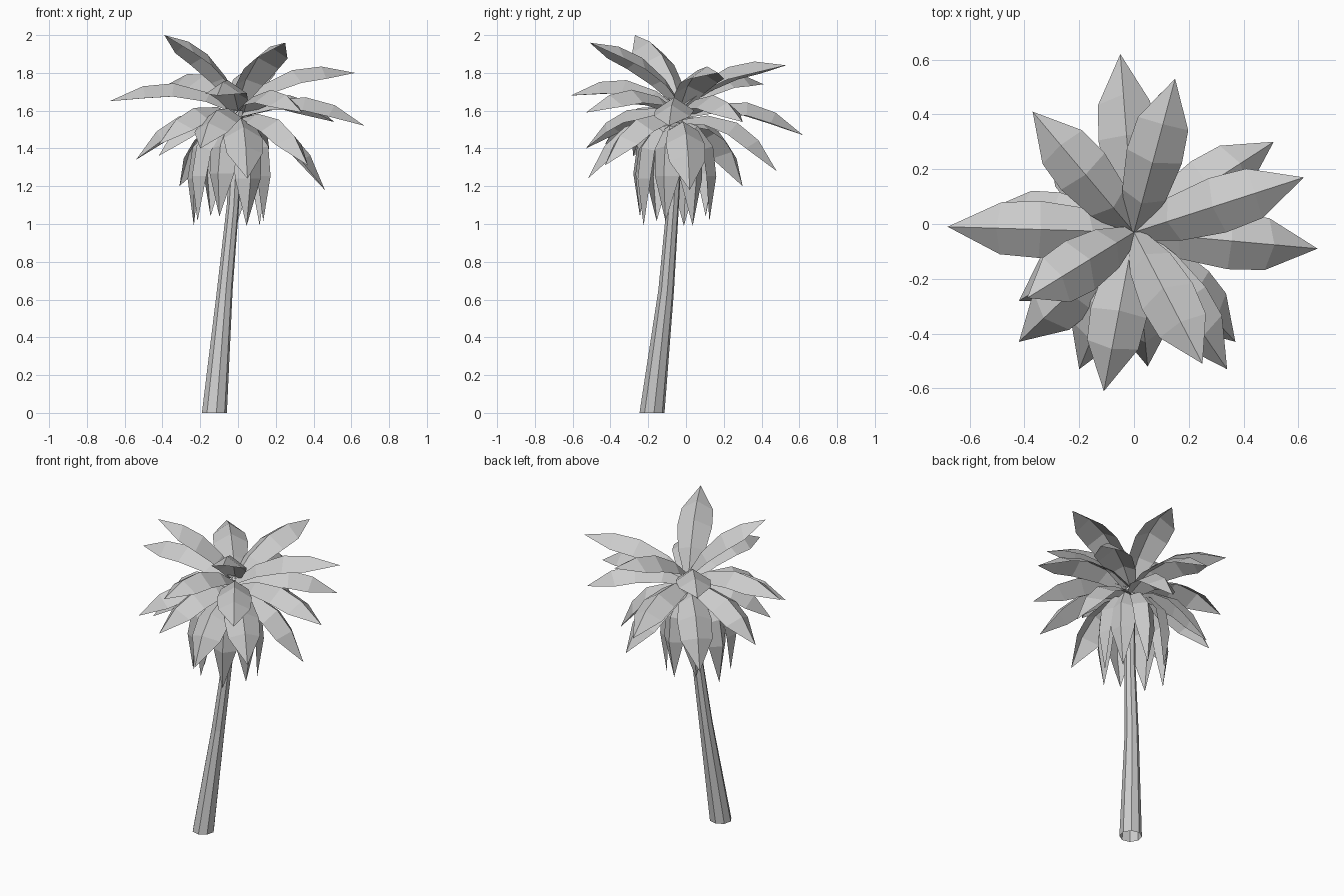
import bpy, bmesh, math
from mathutils import Vector

cube = bpy.data.objects.get("Cube")
if cube:
    bpy.data.objects.remove(cube, do_unlink=True)

grey = bpy.data.materials.new("plain_grey")
grey.use_nodes = True
GREY = (0.6, 0.6, 0.6, 1)
grey.diffuse_color = GREY
grey.node_tree.nodes["Principled BSDF"].inputs["Base Color"].default_value = GREY


def finish(bm, name):
    mesh = bpy.data.meshes.new(name)
    bm.to_mesh(mesh)
    bm.free()
    mesh.materials.append(grey)
    obj = bpy.data.objects.new(name, mesh)
    bpy.context.collection.objects.link(obj)
    return obj


def trunk(stations, sides=8):
    """Tapered, leaning tube, open at both ends, through (centre, radius) stations."""
    bm = bmesh.new()
    rings = []
    for x, y, z, r in stations:
        angles = [math.tau * (i + 0.2) / sides for i in range(sides)]
        rings.append([bm.verts.new((x + r * math.cos(a), y + r * math.sin(a), z)) for a in angles])
    for low, high in zip(rings, rings[1:]):
        for i in range(sides):
            j = (i + 1) % sides
            bm.faces.new((low[i], low[j], high[j], high[i]))
    finish(bm, "trunk")


# Position along the frond, half width and depth of the folded edges
BLADE = ((0, 0.035, 0.02), (0.22, 0.082, 0.05), (0.5, 0.104, 0.07), (0.74, 0.095, 0.065))


def frond(name, base, control, tip, scale=1.0):
    """Roof-shaped leaf whose midrib follows a quadratic curve."""
    base, control, tip = Vector(base), Vector(control), Vector(tip)
    out = Vector((tip.x - base.x, tip.y - base.y, 0)).normalized()
    side = Vector((-out.y, out.x, 0))
    bm = bmesh.new()
    rows = []
    for t, half, drop in BLADE:
        rib = base * (1 - t) ** 2 + control * 2 * t * (1 - t) + tip * t * t
        tangent = ((control - base) * (1 - t) + (tip - control) * t).normalized()
        under = side.cross(tangent)
        if under.dot(out * tangent.z - Vector((0, 0, 1)) * tangent.dot(out)) < 0:
            under.negate()
        rows.append([bm.verts.new(rib + side * half * scale * s + under * drop * scale * abs(s))
                     for s in (-1, 0, 1)])
    for a, b in zip(rows, rows[1:]):
        for i in range(2):
            bm.faces.new((a[i], a[i + 1], b[i + 1], b[i]))
    point = bm.verts.new(tip)
    for i in range(2):
        bm.faces.new((rows[-1][i], rows[-1][i + 1], point))
    bmesh.ops.recalc_face_normals(bm, faces=bm.faces)
    # Keep the outer, upper side as the front of the leaf
    if sum((f.normal.dot(Vector((0, 0, 1)) + out) for f in bm.faces)) < 0:
        bmesh.ops.reverse_faces(bm, faces=bm.faces)
    finish(bm, name)


trunk(((-0.125, -0.18, 0, 0.067), (-0.07, -0.105, 0.65, 0.042),
       (-0.027, -0.07, 1.1, 0.033), (0, -0.04, 1.6, 0.03)))

# Spreading fronds, from the raised ones down to the drooping ones
SPREAD_TIPS = (
    (-0.39, -0.27, 2.0), (0.25, -0.51, 1.96), (0.15, 0.53, 1.84), (0.62, 0.17, 1.8),
    (-0.37, 0.41, 1.74), (-0.11, -0.61, 1.68), (-0.68, -0.01, 1.65), (0.34, -0.53, 1.59),
    (0.51, 0.3, 1.54), (0.67, -0.09, 1.52), (-0.05, 0.62, 1.47), (-0.42, -0.43, 1.42),
    (-0.2, -0.53, 1.4), (-0.42, -0.28, 1.36), (-0.54, 0.05, 1.34), (0.37, -0.43, 1.31),
    (0.1, 0.48, 1.28), (0.05, -0.52, 1.24), (-0.31, 0.3, 1.2), (0.46, 0.02, 1.18))
for n, tip in enumerate(SPREAD_TIPS, 1):
    base = Vector((0, -0.03, 1.58 + 0.13 * (tip[2] - 1.5)))
    # Lower fronds reach further out before they bend down
    control = base.lerp(Vector(tip), 0.5 + 0.5 * (1.65 - tip[2]))
    control.z = (base.z + tip[2]) / 2 + 0.24 - 0.3 * max(0, tip[2] - 1.7)
    frond(f"spreading_frond_{n:02d}", base, control, tip)

# Skirt of hanging fronds around the top of the trunk
COUNT = 8
for n in range(COUNT):
    a = math.tau * (n + 0.67) / COUNT
    direction = Vector((math.cos(a), math.sin(a), 0))
    centre = Vector((-0.05, -0.06, 0))
    base = Vector((-0.01, -0.05, 1.55))
    control = centre + direction * 0.32 + Vector((0, 0, 1.54))
    tip = centre + direction * 0.19 + Vector((0, 0, 0.99 + 0.025 * (n % 3)))
    frond(f"hanging_frond_{n + 1:02d}", base, control, tip, 0.75)
